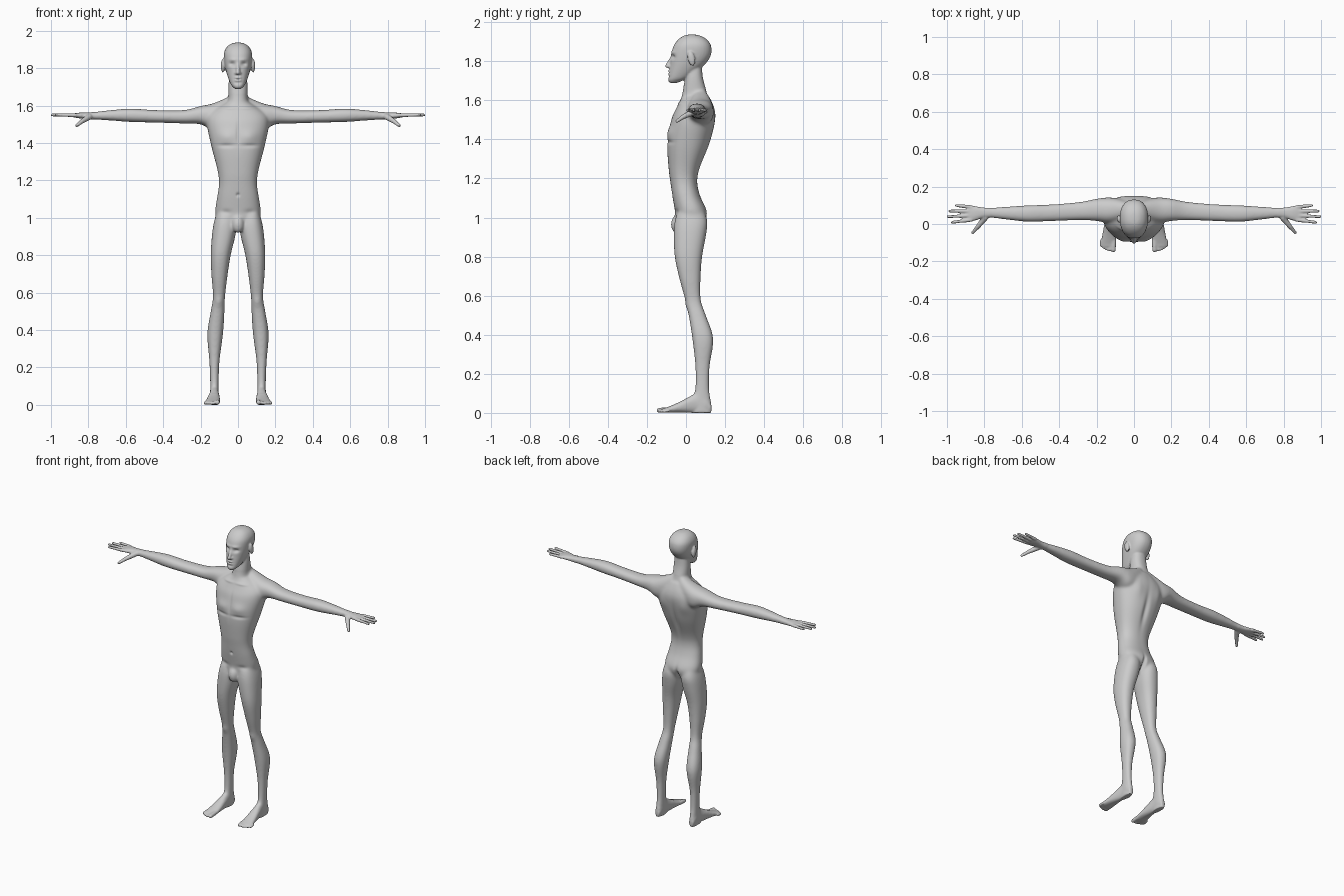
import bpy, bmesh, math
from mathutils import Vector, Matrix

cube = bpy.data.objects.get("Cube")
if cube:
    bpy.data.objects.remove(cube, do_unlink=True)

UNIT = 0.01      # sections below are in hundredths of a unit
SIDES = 32
bm = bmesh.new()


def curve_rows(rows, steps=5):
    """Smoothly interpolate between neighbouring sections."""
    smooth = []
    for i in range(len(rows) - 1):
        before, start, end = rows[max(i - 1, 0)], rows[i], rows[i + 1]
        after = rows[min(i + 2, len(rows) - 1)]
        for k in range(steps):
            t = k / steps
            smooth.append([q + 0.5 * t * (r - p + t * (2 * p - 5 * q + 4 * r - s
                           + t * (3 * (q - r) + s - p)))
                           for p, q, r, s in zip(before, start, end, after)])
    return smooth + [rows[-1]]


def signed_power(value, power):
    return math.copysign(abs(value) ** power, value)


def loft(axis, rows, side=1, squareness=0.87):
    """Closed skin over sections of (position, min, max, min, max)."""
    across, upward = [i for i in range(3) if i != axis]
    rings = []
    for position, left, right, low, high in curve_rows(rows):
        ring = []
        for k in range(SIDES):
            angle = math.tau * k / SIDES
            p = Vector()
            p[axis] = position
            p[across] = (left + right) / 2 + (right - left) / 2 * signed_power(
                math.cos(angle), squareness)
            p[upward] = (low + high) / 2 + (high - low) / 2 * signed_power(
                math.sin(angle), squareness)
            p.x *= side
            ring.append(bm.verts.new(p * UNIT))
        rings.append(ring)
    for lower, upper in zip(rings, rings[1:]):
        for k in range(SIDES):
            j = (k + 1) % SIDES
            bm.faces.new((lower[k], lower[j], upper[j], upper[k]))
    bm.faces.new(rings[0][::-1])
    bm.faces.new(rings[-1])


def central_loft(rows):
    """Upright loft, symmetric from left to right: (height, half width, front, back)."""
    loft(2, [(z, -half, half, front, back) for z, half, front, back in rows])


def ball(centre, radii, side=1, tilt=0):
    x, y, z = centre
    place = (Matrix.Translation(Vector((x * side, y, z)) * UNIT)
             @ Matrix.Rotation(tilt, 4, 'X')
             @ Matrix.Diagonal((*(Vector(radii) * UNIT), 1)))
    bmesh.ops.create_uvsphere(bm, u_segments=20, v_segments=14, radius=1, matrix=place)


def rod(start, end, start_radius, end_radius, side=1):
    """Tapered rod with round ends."""
    flip = Vector((side, 1, 1))
    start, end = Vector(start) * flip, Vector(end) * flip
    ball(start, (start_radius,) * 3)
    ball(end, (end_radius,) * 3)
    turn = (end - start).to_track_quat('Z', 'Y').to_matrix().to_4x4()
    bmesh.ops.create_cone(bm, cap_ends=True, segments=16, radius1=start_radius * UNIT,
                          radius2=end_radius * UNIT, depth=(end - start).length * UNIT,
                          matrix=Matrix.Translation((start + end) / 2 * UNIT) @ turn)


# Torso, neck and head
central_loft([(94, 5, -3, 5), (98, 10, -5, 9.5), (103, 12.2, -5.6, 10.8), (111, 11.2, -7, 7.3),
              (118, 10.2, -8, 5.8), (125, 10.9, -8.9, 7), (138, 14.2, -9.6, 12.2),
              (150, 16.6, -7.6, 15), (156, 15, -5, 14.6), (162, 6, -2, 12)])
central_loft([(150, 6, -1, 12), (158, 6, -2.8, 12.2), (164, 5.2, -1.8, 10.7),
              (172, 5, -0.4, 8.6), (181, 4, 1, 8)])
central_loft([(168.8, 1.4, -8, -5), (170, 2.8, -9.1, -2), (172, 4.2, -9, 2), (178, 6.3, -8.2, 9.3),
              (183, 7.3, -7.7, 12.7), (188, 7.5, -6.3, 12.8), (191.3, 6, -3.8, 10.5),
              (193.2, 3.4, -0.8, 7), (193.7, 1, 2, 4)])

# Nose, lips and groin
rod((0, -7, 182.5), (0, -9.6, 177.6), 0.8, 1.1)
for lip in (174.8, 173.5):
    rod((-1.1, -8.5, lip), (1.1, -8.5, lip), 0.7, 0.7)
ball((0, -4.8, 96.5), (3.3, 3, 4.8))

for side in (1, -1):
    # Nostril wing and ear
    ball((1.1, -8.3, 177.3), (0.8, 1.1, 0.8), side)
    ball((8.1, 2.8, 181.3), (1.1, 1.9, 3.8), side, 0.2)

    # Shoulder, arm and palm
    loft(0, [(3, 3, 12, 149, 166), (8, 1.5, 13.5, 148, 163.4), (14, 0.5, 14.2, 147, 161),
             (20, 1.6, 13.5, 150, 159.8), (29, 2, 11.8, 150.4, 157.6),
             (44, 1.5, 10.5, 150.9, 157.6), (57, 1.2, 10, 151.2, 158.4),
             (68, 2.3, 9.3, 152, 157.6), (79, 3.4, 8.7, 152.7, 156.4),
             (85, 1.8, 9.6, 153.2, 156.2), (89, 1.4, 9.8, 154, 155.6)], side)

    # Fingers from index to little, then the thumb
    for i, reach in enumerate((97.3, 99.5, 98.6, 95.2)):
        rod((87, 2.2 + 2.3 * i, 154.8), (reach, 0.9 + 3 * i, 155), 1.05, 0.8, side)
    knuckle = (83.5, -1.5, 151.5)
    rod((79.5, 3.5, 154), knuckle, 1.7, 1.25, side)
    rod(knuckle, (86.2, -4.6, 149.3), 1.2, 0.9, side)

    # Leg
    loft(2, [(104, 2, 11, -4, 9), (98, 1, 12.8, -5.8, 11), (91, 1.3, 13.9, -6.3, 10.3),
             (80, 3.9, 14.6, -5.8, 8.3), (69, 5.6, 14.2, -3.5, 7.5), (58, 6.9, 13.4, -0.5, 7.6),
             (50, 7.2, 14.6, 1.3, 10.2), (38, 8, 16.4, 3.2, 14), (24, 9.8, 15.4, 4.7, 12.2),
             (13, 10.3, 14.9, 4.7, 11.9), (5, 10.3, 14.9, 3, 12.9), (0, 10.7, 14.8, 3, 12.9)], side)

    # Foot, then toes from big to small
    loft(1, [(13, 11.2, 14.2, 0.5, 4), (10, 10.4, 14.9, 0, 9), (5, 10.2, 15, 0, 10),
             (-4, 9.6, 16.6, 0.2, 5.3), (-10, 9.7, 17.6, 0.1, 2.8), (-12, 10.4, 17, 0.5, 2.2)], side)
    rod((10.9, -9, 1.7), (11, -13.8, 1.3), 1.35, 1.3, side)
    for i in range(1, 5):
        radius = 1 - 0.05 * i
        across = 11.6 + 1.5 * i
        rod((across, -9, radius + 0.4), (across, -13.9 + 0.15 * i * i, radius),
            radius, radius, side)

bmesh.ops.recalc_face_normals(bm, faces=bm.faces)
mesh = bpy.data.meshes.new("body_parts")
bm.to_mesh(mesh)
bm.free()
body = bpy.data.objects.new("body", mesh)
bpy.context.scene.collection.objects.link(body)

# Fuse all parts into one skin
fuse = body.modifiers.new("fuse", 'REMESH')
fuse.mode = 'VOXEL'
fuse.voxel_size = 0.0045
graph = bpy.context.evaluated_depsgraph_get()
skin = bpy.data.meshes.new_from_object(body.evaluated_get(graph))
body.modifiers.clear()
body.data = skin
bpy.data.meshes.remove(mesh)
skin.name = "body"
bm = bmesh.new()
bm.from_mesh(skin)


def relax(verts, times):
    for _ in range(times):
        bmesh.ops.smooth_vert(bm, verts=verts, factor=0.5,
                              use_axis_x=True, use_axis_y=True, use_axis_z=True)


def press(x, y, z, width, height, amount, depth=4):
    """Push the skin along y around a spot and its mirror image."""
    spot = Vector((x, y, z)) * UNIT
    size = Vector((width, depth, height)) * UNIT
    for v in bm.verts:
        if abs(v.co.z - spot.z) < 2.5 * size.z:
            gap = Vector((abs(v.co.x), v.co.y, v.co.z)) - spot
            distance = sum((g / s) ** 2 for g, s in zip(gap, size))
            v.co.y += amount * UNIT * math.exp(-distance)


# Soften the joins, but spare the hands, feet and face
relax([v for v in bm.verts if abs(v.co.x) < 0.77 and 0.06 < v.co.z < 1.66], 24)
relax(bm.verts[:], 3)

# Eye sockets, brows, mouth and chin fold
press(3.1, -7, 182.2, 1.7, 1.1, 1.3)
press(2.8, -7, 184.6, 2.4, 0.8, -0.45)
press(0, -9, 174.2, 2, 0.4, 0.4)
press(0, -9, 172.2, 2, 0.6, 0.4)
# Chest, fold below it, breastbone and collarbones
press(6, -8, 143.5, 4.5, 3.2, -0.9)
press(6.5, -9, 138.6, 5, 1, 0.6)
press(0, -9, 146, 0.9, 7, 0.5)
press(6, -4, 158.6, 5, 0.8, -0.5)
# Navel and groin folds
press(0, -7.5, 112.3, 0.8, 0.9, 0.9)
press(6.5, -5, 103, 3, 1.4, 0.5)
# Spine, shoulder blades, seat cleft and kneecaps
press(0, 11, 136, 1.7, 15, -1.1)
press(8, 14, 147, 3.5, 5, 0.6)
press(0, 10, 97, 1.1, 5, -2.4)
press(10.2, 0, 55, 2, 2.6, -0.5)
relax(bm.verts[:], 1)

for face in bm.faces:
    face.smooth = True
bm.to_mesh(skin)
bm.free()

grey = bpy.data.materials.new("light grey")
grey.use_nodes = True
colour = (0.6, 0.6, 0.6, 1)
grey.diffuse_color = colour
grey.node_tree.nodes["Principled BSDF"].inputs["Base Color"].default_value = colour
skin.materials.clear()
skin.materials.append(grey)
